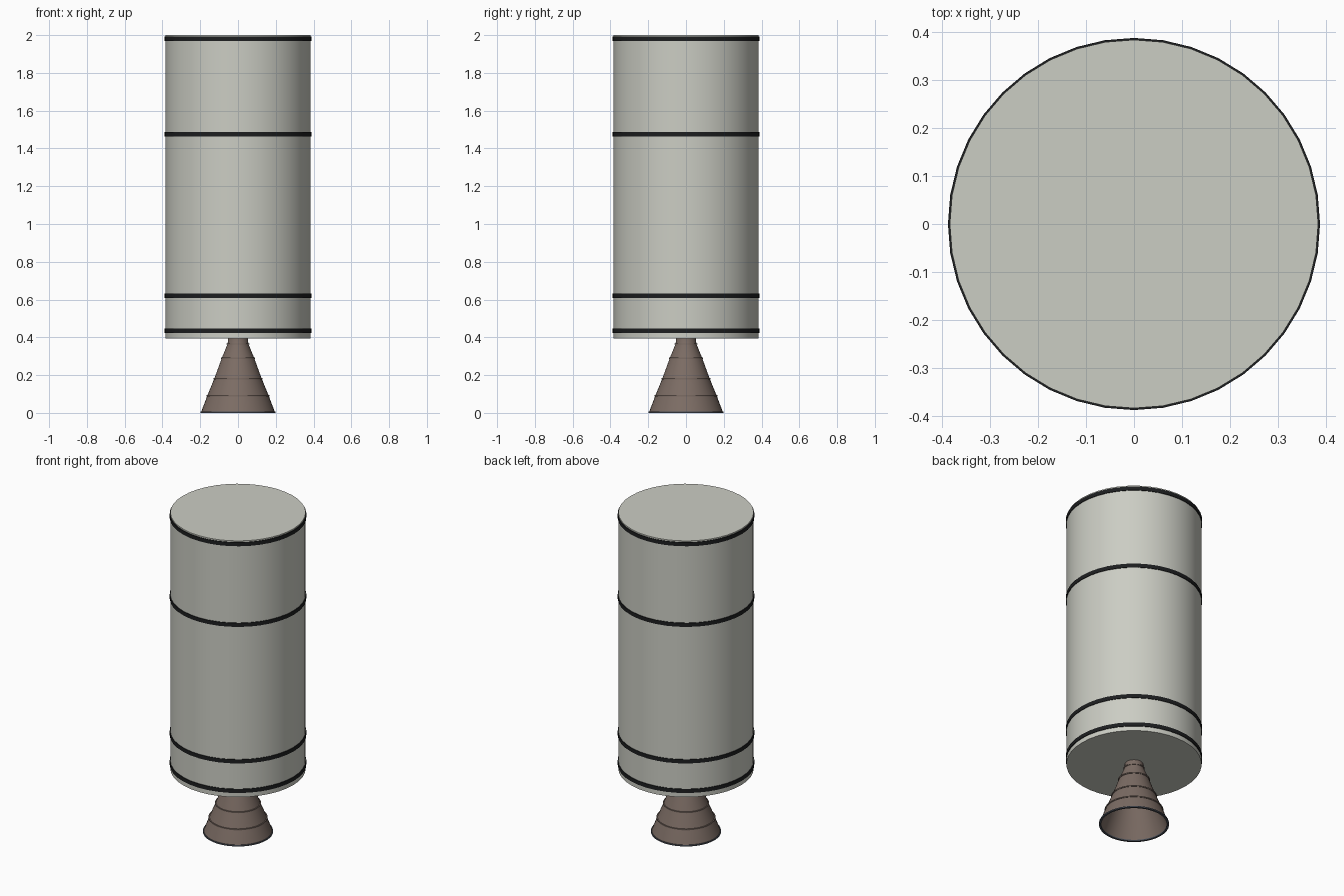
import bpy, bmesh, math

cube = bpy.data.objects.get("Cube")
if cube:
    bpy.data.objects.remove(cube, do_unlink=True)

SIDES = 40


def material(name, color):
    m = bpy.data.materials.new(name)
    m.use_nodes = True
    m.diffuse_color = (*color, 1)
    m.node_tree.nodes["Principled BSDF"].inputs["Base Color"].default_value = (*color, 1)
    return m


def lathe(name, profile, mat, closed=False, capped=False):
    """Revolve (radius, height) points, listed bottom to top on the outside."""
    bm = bmesh.new()
    rings = []
    for r, z in profile:
        angles = [math.tau * i / SIDES for i in range(SIDES)]
        rings.append([bm.verts.new((r * math.cos(a), r * math.sin(a), z)) for a in angles])
    pairs = list(zip(rings, rings[1:]))
    if closed:
        pairs.append((rings[-1], rings[0]))
    for low, high in pairs:
        for i in range(SIDES):
            j = (i + 1) % SIDES
            bm.faces.new((low[i], low[j], high[j], high[i]))
    if capped:
        bm.faces.new(rings[0][::-1])
        bm.faces.new(rings[-1])
    bmesh.ops.recalc_face_normals(bm, faces=bm.faces)
    mesh = bpy.data.meshes.new(name)
    bm.to_mesh(mesh)
    bm.free()
    mesh.materials.append(mat)
    obj = bpy.data.objects.new(name, mesh)
    bpy.context.collection.objects.link(obj)
    bpy.ops.object.select_all(action="DESELECT")
    obj.select_set(True)
    bpy.context.view_layer.objects.active = obj
    bpy.ops.object.shade_smooth_by_angle(angle=math.radians(30))
    return obj


def hoop(name, radius, z, height, depth, mat):
    r0, r1, h = radius - depth, radius, height / 2
    return lathe(name, [(r0, z - h), (r1, z - h), (r1, z + h), (r0, z + h)], mat, closed=True)


grey = material("warm light grey", (0.60, 0.61, 0.55))
black = material("band black", (0.012, 0.013, 0.014))
brown = material("nozzle brown", (0.20, 0.15, 0.127))
slate = material("rim slate", (0.07, 0.08, 0.10))

# Tank body with flat ends
lathe("tank_body", [(0.384, 0.395), (0.384, 2.0)], grey, capped=True)

# Dark bands around the tank
for i, z in enumerate((0.435, 0.62, 1.475, 1.98)):
    hoop(f"tank_band_{i + 1}", 0.388, z, 0.024, 0.012, black)

# Hollow engine bell: outer wall up, then inner wall back down
outer = [(0.195, 0.005), (0.163, 0.09), (0.126, 0.18), (0.086, 0.29), (0.055, 0.365), (0.052, 0.40)]
inner = [(r - 0.006, z) for r, z in reversed(outer)]
lathe("engine_bell", outer + inner, brown, closed=True)
lathe("bell_throat_plug", [(0.05, 0.375), (0.05, 0.40)], brown, capped=True)

# Stiffening hoops on the bell and the rim at its mouth
for i, (r, z) in enumerate(outer[1:5]):
    hoop(f"bell_hoop_{i + 1}", r + 0.005, z, 0.007, 0.008, brown)
hoop("bell_rim", 0.199, 0.004, 0.008, 0.012, slate)
